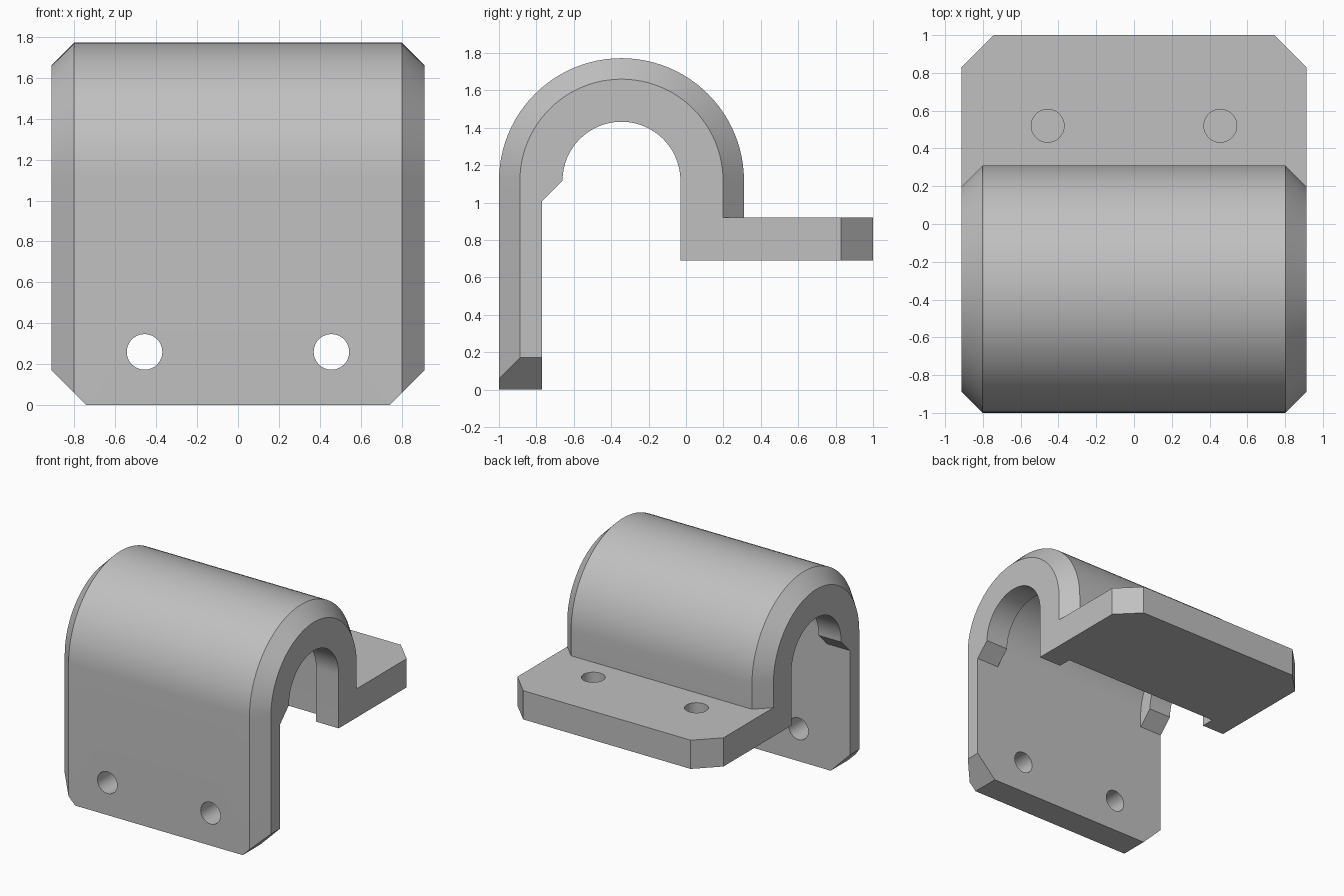
import bpy, bmesh, math
from mathutils import Vector

cube = bpy.data.objects.get("Cube")
if cube:
    bpy.data.objects.remove(cube, do_unlink=True)

grey = bpy.data.materials.new("mid_grey")
grey.use_nodes = True
colour = (0.53, 0.53, 0.53, 1)
grey.diffuse_color = colour
grey.node_tree.nodes["Principled BSDF"].inputs["Base Color"].default_value = colour

AXIS_Y, AXIS_Z = -0.345, 1.117      # centre of the arch
OUTER, RIB, CAVITY = 0.655, 0.315, 0.425
CHAMFER, HALF, RIB_X = 0.112, 0.913, 0.713
LOW, HIGH = 0.69, 0.92              # flange bottom and top
STEPS = 48


def arc(radius, start, end):
    return [(AXIS_Y + radius * math.cos(a), AXIS_Z + radius * math.sin(a))
            for a in (start + (end - start) * i / STEPS for i in range(STEPS + 1))]


def section(outer, inner):
    """Closed hook profile in y, z."""
    wall = AXIS_Y - CAVITY
    return ([(AXIS_Y - outer, 0)] + arc(outer, math.pi, 0)
            + [(AXIS_Y + outer, HIGH), (1, HIGH), (1, LOW), (AXIS_Y + inner, LOW)]
            + arc(inner, 0, math.pi)
            + [(wall, AXIS_Z - CAVITY + RIB), (wall, 0)])


# Hook body: loft with chamfered ends and a wider cavity between two end ribs
half = [(HALF, OUTER - CHAMFER, RIB), (HALF - CHAMFER, OUTER, RIB),
        (RIB_X, OUTER, RIB), (RIB_X, OUTER, CAVITY)]
stations = [(-x, o, i) for x, o, i in half] + half[::-1]
bm = bmesh.new()
rings = [[bm.verts.new((x, y, z)) for y, z in section(o, i)] for x, o, i in stations]
count = len(rings[0])
for a, b in zip(rings, rings[1:]):
    for k in range(count):
        n = (k + 1) % count
        bm.faces.new((a[k], a[n], b[n], b[k]))
bm.faces.new(rings[0])
bm.faces.new(rings[-1][::-1])
bmesh.ops.remove_doubles(bm, verts=bm.verts, dist=1e-5)
bmesh.ops.dissolve_degenerate(bm, edges=bm.edges, dist=1e-5)

# Cut corners on the front plate and the rear flange
for side in (-1, 1):
    for point, normal in (((side * 0.742, 0, 0), (side, 0, -1)),
                          ((side * 0.742, 1, 0), (side, 1, 0))):
        cut = bmesh.ops.bisect_plane(
            bm, geom=bm.verts[:] + bm.edges[:] + bm.faces[:], dist=1e-6,
            plane_co=Vector(point), plane_no=Vector(normal), clear_outer=True)
        edges = [e for e in cut["geom_cut"] if isinstance(e, bmesh.types.BMEdge)]
        bmesh.ops.holes_fill(bm, edges=edges, sides=0)
bmesh.ops.recalc_face_normals(bm, faces=bm.faces)
mesh = bpy.data.meshes.new("hook_bracket")
bm.to_mesh(mesh)
bm.free()
mesh.materials.append(grey)
bracket = bpy.data.objects.new("hook_bracket", mesh)
bpy.context.collection.objects.link(bracket)


def drill(name, location, depth, rotation):
    bpy.ops.mesh.primitive_cylinder_add(vertices=48, radius=0.087, depth=depth,
                                        location=location, rotation=rotation)
    cutter = bpy.context.object
    cutter.name = name
    cutter.hide_render = True
    cutter.data.materials.append(grey)
    bpy.context.view_layer.objects.active = bracket
    mod = bracket.modifiers.new(name, "BOOLEAN")
    mod.operation, mod.solver, mod.object = "DIFFERENCE", "EXACT", cutter
    bpy.ops.object.modifier_apply(modifier=name)
    bpy.data.objects.remove(cutter, do_unlink=True)


# Through holes in the front plate, blind holes in the flange
for x in (-0.457, 0.457):
    drill("front_hole", (x, -0.9, 0.26), 0.5, (math.pi / 2, 0, 0))
    drill("flange_hole", (x, 0.52, HIGH), 0.34, (0, 0, 0))

bpy.ops.object.select_all(action="DESELECT")
bracket.select_set(True)
bpy.context.view_layer.objects.active = bracket
bpy.ops.object.shade_smooth_by_angle(angle=math.radians(30))
